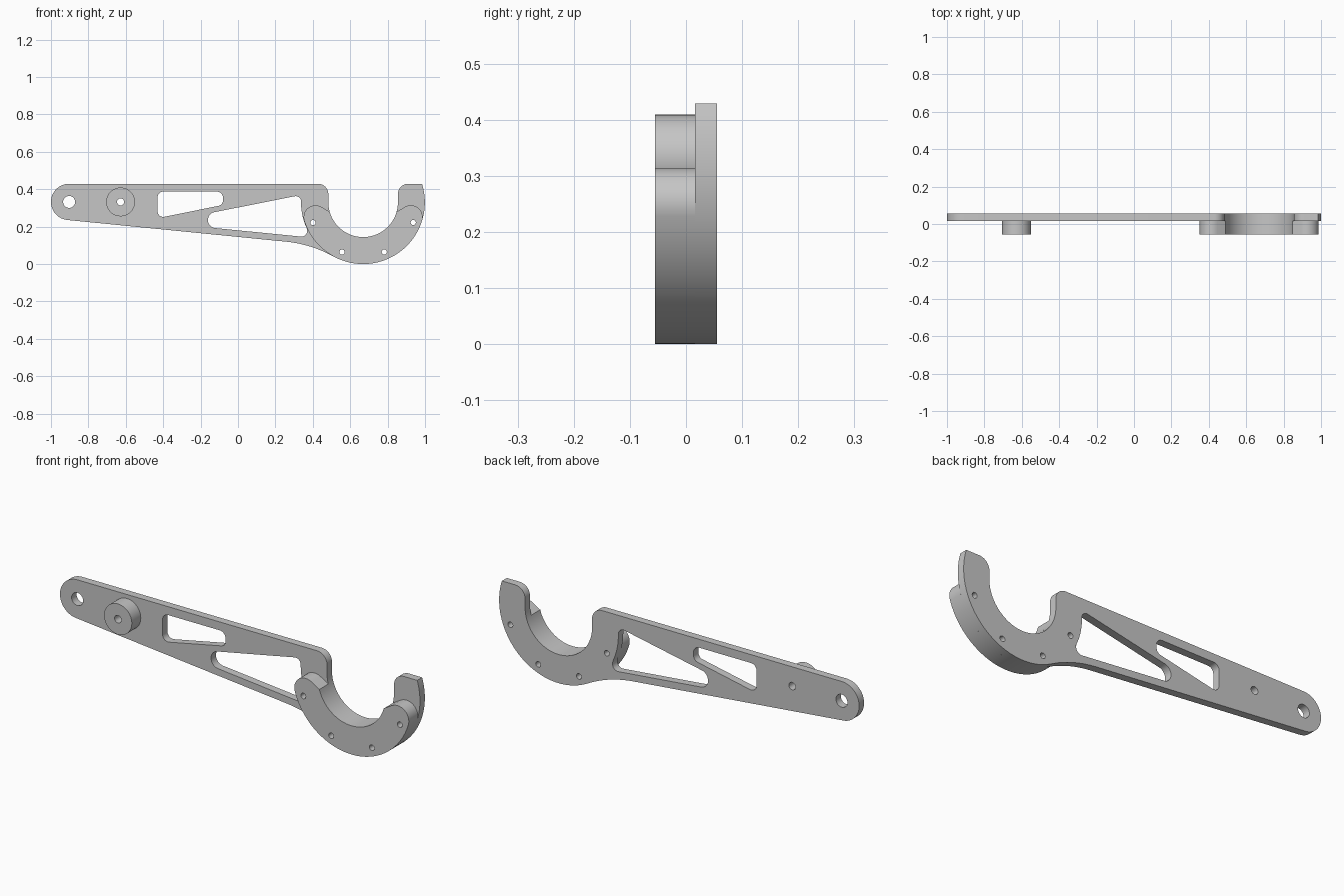
import bpy
import bmesh
from math import cos, sin, pi, radians, sqrt, tan
from mathutils import Vector

cube = bpy.data.objects.get("Cube")
if cube:
    bpy.data.objects.remove(cube, do_unlink=True)

# Hook centre and radii, thickness limits
CX, CZ, R_OUT, R_IN = 0.669, 0.33, 0.33, 0.186
FRONT, MID, BACK = -0.055, 0.016, 0.055
AXIS_Z, TOP = 0.332, 0.429

metal = bpy.data.materials.new("light grey")
metal.use_nodes = True
grey = (0.565, 0.565, 0.565, 1)
metal.diffuse_color = grey
metal.node_tree.nodes["Principled BSDF"].inputs["Base Color"].default_value = grey


def arc(x, z, r, start, end, n=16):
    """Points along an arc, angles in degrees."""
    angles = [radians(start + (end - start) * i / n) for i in range(n + 1)]
    return [(x + r * cos(a), z + r * sin(a)) for a in angles]


def circle(x, z, r, n=32):
    return arc(x, z, r, 0, 360, n)[:-1]


def bezier(a, b, c, n=10):
    a, b, c = Vector(a), Vector(b), Vector(c)
    return [tuple(a.lerp(b, i / n).lerp(b.lerp(c, i / n), i / n)) for i in range(n + 1)]


def sharp(points):
    """Mark points as corners without a fillet."""
    return [(x, z, 0) for x, z in points]


def rounded(corners, n=8):
    """Polygon of (x, z, radius) corners with true fillets."""
    out = []
    for i, (x, z, r) in enumerate(corners):
        p = Vector((x, z))
        if r == 0:
            out.append((x, z))
            continue
        u = (Vector(corners[i - 1][:2]) - p).normalized()
        v = (Vector(corners[(i + 1) % len(corners)][:2]) - p).normalized()
        half = u.angle(v) / 2
        centre = p + (u + v).normalized() * (r / sin(half))
        a = p + u * (r / tan(half)) - centre
        b = p + v * (r / tan(half)) - centre
        for k in range(n + 1):
            d = a.lerp(b, k / n).normalized() * r
            out.append(tuple(centre + d))
    return out


def slab(name, loops, y0, y1):
    """Extrude an outline with holes, between two depths."""
    curve = bpy.data.curves.new(name, "CURVE")
    curve.dimensions = "2D"
    curve.fill_mode = "BOTH"
    curve.extrude = (y1 - y0) / 2
    for loop in loops:
        spline = curve.splines.new("POLY")
        spline.points.add(len(loop) - 1)
        for point, (x, z) in zip(spline.points, loop):
            point.co = (x, z, 0, 1)
        spline.use_cyclic_u = True
    obj = bpy.data.objects.new(name, curve)
    bpy.context.collection.objects.link(obj)
    obj.rotation_euler.x = pi / 2
    obj.location.y = (y0 + y1) / 2
    bpy.ops.object.select_all(action="DESELECT")
    obj.select_set(True)
    bpy.context.view_layer.objects.active = obj
    bpy.ops.object.convert(target="MESH")
    obj = bpy.context.object
    obj.name = name
    bm = bmesh.new()
    bm.from_mesh(obj.data)
    bmesh.ops.remove_doubles(bm, verts=bm.verts, dist=1e-5)
    bmesh.ops.recalc_face_normals(bm, faces=bm.faces)
    bm.to_mesh(obj.data)
    bm.free()
    obj.data.materials.clear()
    obj.data.materials.append(metal)
    bpy.ops.object.shade_smooth_by_angle(angle=radians(30))


# Screw holes through both the hook and its thicker rim
screw_holes = [circle(CX + 0.289 * cos(radians(a)), CZ + 0.289 * sin(radians(a)), 0.014, 16)
               for a in (202, 247, 293, 338)]

# Flat arm with the hook at its end
corner = 0.055
tip = sqrt(R_OUT ** 2 - (TOP - CZ) ** 2)
left, right = CX - R_IN, CX + R_IN
outline = arc(-0.903, AXIS_Z, TOP - AXIS_Z, 90, 264, 28)
outline += bezier((0.262, 0.119), (0.393, 0.105), (0.509, 0.041))
outline += arc(CX, CZ, R_OUT, 242, 377, 48)
outline += [(CX + tip, TOP)]
outline += arc(right + corner, TOP - corner, corner, 90, 180, 10)
outline += arc(CX, CZ, R_IN, 0, -180, 56)
outline += arc(left - corner, TOP - corner, corner, 0, 90, 10)

upper_window = rounded([(-0.43, 0.387, 0.03), (-0.08, 0.387, 0.033),
                        (-0.08, 0.316, 0.03), (-0.43, 0.245, 0.03)])
lower_window = rounded(sharp(arc(-0.118, 0.235, 0.043, 265, 101, 14))
                       + [(0.337, 0.369, 0.028)]
                       + sharp(arc(CX, CZ, R_OUT + 0.002, 180, 207, 10))
                       + [(0.395, 0.141, 0.03)])
pivot_hole = circle(-0.903, AXIS_Z, 0.032)
peg_hole = circle(-0.628, AXIS_Z, 0.019, 20)
slab("hook_arm", [outline, upper_window, lower_window, pivot_hole, peg_hole] + screw_holes, MID, BACK)

# Thicker rim on the front of the hook, with mirrored rounded ends
end = arc(CX - 0.255, 0.251, 0.063, 60, 197, 14)
mirrored_end = [(2 * CX - x, z) for x, z in reversed(end)]
rim = end + arc(CX, CZ, R_OUT, 198, 342, 56) + mirrored_end + arc(CX, CZ, R_IN, -16, -164, 48)
slab("hook_rim", [rim] + screw_holes, FRONT, MID)

# Round peg on the front of the arm
slab("round_peg", [circle(-0.628, AXIS_Z, 0.077, 48), peg_hole], FRONT, MID)
